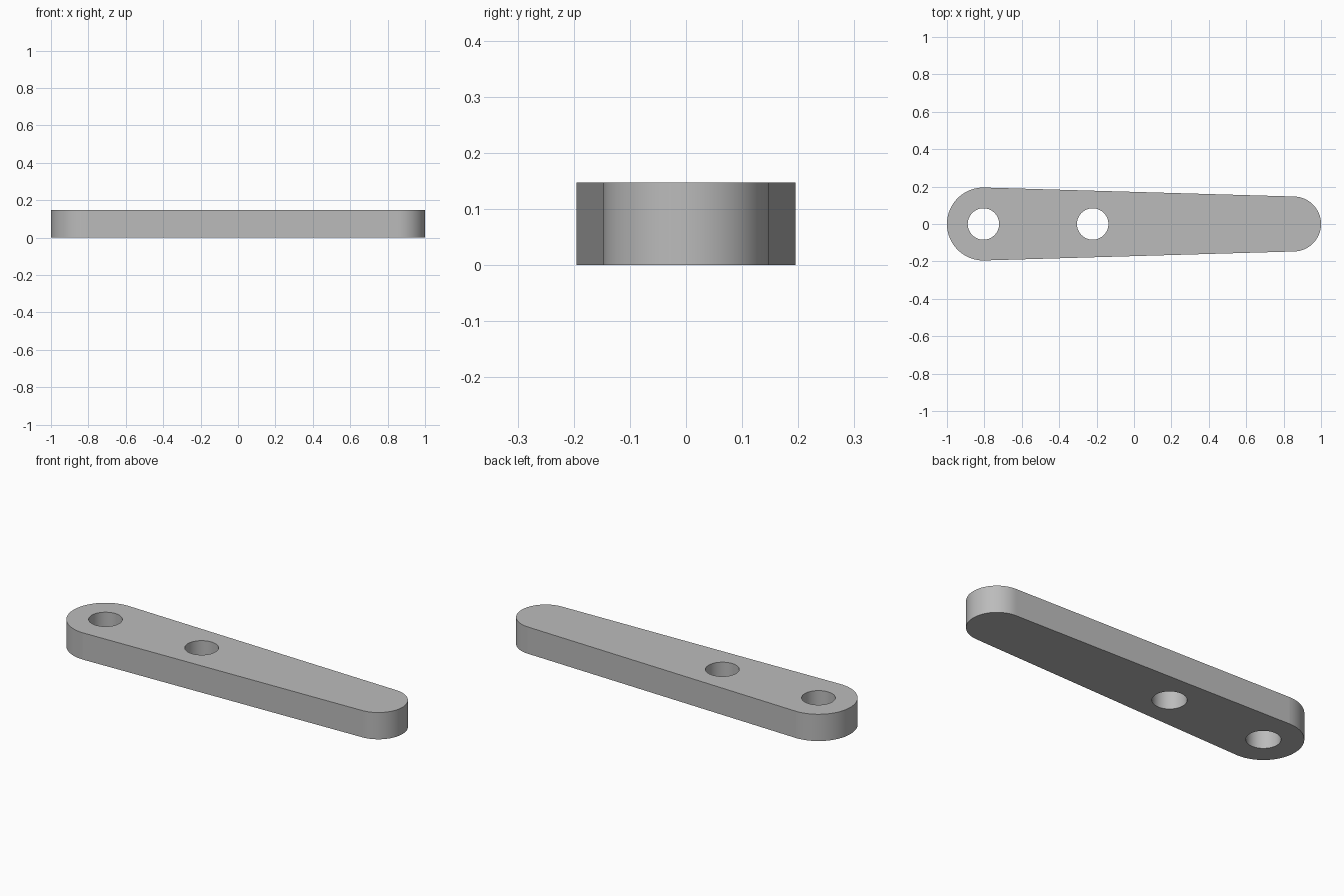
import bpy, bmesh
from math import pi, cos, sin

cube = bpy.data.objects.get("Cube")
if cube:
    bpy.data.objects.remove(cube)

THICKNESS = 0.147
BIG_X, BIG_R = -0.805, 0.195        # wide rounded end
SMALL_X, SMALL_R = 0.853, 0.147     # narrow rounded end
HOLE_R = 0.084
HOLES = (BIG_X, -0.221)

grey = bpy.data.materials.new("plain grey")
grey.use_nodes = True
grey.diffuse_color = (0.5, 0.5, 0.5, 1)
grey.node_tree.nodes["Principled BSDF"].inputs["Base Color"].default_value = (0.5, 0.5, 0.5, 1)


def arc(x, radius, start, sweep, steps):
    """Points along an arc centred on (x, 0)."""
    angles = [start + sweep * i / steps for i in range(steps + 1)]
    return [(x + radius * cos(a), radius * sin(a), 0) for a in angles]


def add_loop(bm, points):
    verts = [bm.verts.new(p) for p in points]
    return [bm.edges.new((v, verts[i - 1])) for i, v in enumerate(verts)]


# Tapered outline with two half-round ends, and the round holes
bm = bmesh.new()
edges = add_loop(bm, arc(SMALL_X, SMALL_R, -pi / 2, pi, 40)
                 + arc(BIG_X, BIG_R, pi / 2, pi, 40))
for x in HOLES:
    edges += add_loop(bm, arc(x, HOLE_R, 0, 2 * pi, 48)[:-1])
bmesh.ops.triangle_fill(bm, edges=edges, use_beauty=True, normal=(0, 0, 1))

# Thicken into a solid bar
top = bmesh.ops.extrude_face_region(bm, geom=bm.faces[:], use_keep_orig=True)["geom"]
bmesh.ops.translate(bm, vec=(0, 0, THICKNESS),
                    verts=[v for v in top if isinstance(v, bmesh.types.BMVert)])
bmesh.ops.recalc_face_normals(bm, faces=bm.faces[:])

# Smooth the round walls only; caps and long sides stay flat
for face in bm.faces:
    is_wall = abs(face.normal.z) < 0.5
    face.smooth = is_wall and face.calc_area() < 0.1

mesh = bpy.data.meshes.new("lever_arm")
bm.to_mesh(mesh)
bm.free()
mesh.materials.append(grey)
lever_arm = bpy.data.objects.new("lever_arm", mesh)
bpy.context.collection.objects.link(lever_arm)

# Keep the rims crisp
bpy.ops.object.select_all(action="DESELECT")
lever_arm.select_set(True)
bpy.context.view_layer.objects.active = lever_arm
